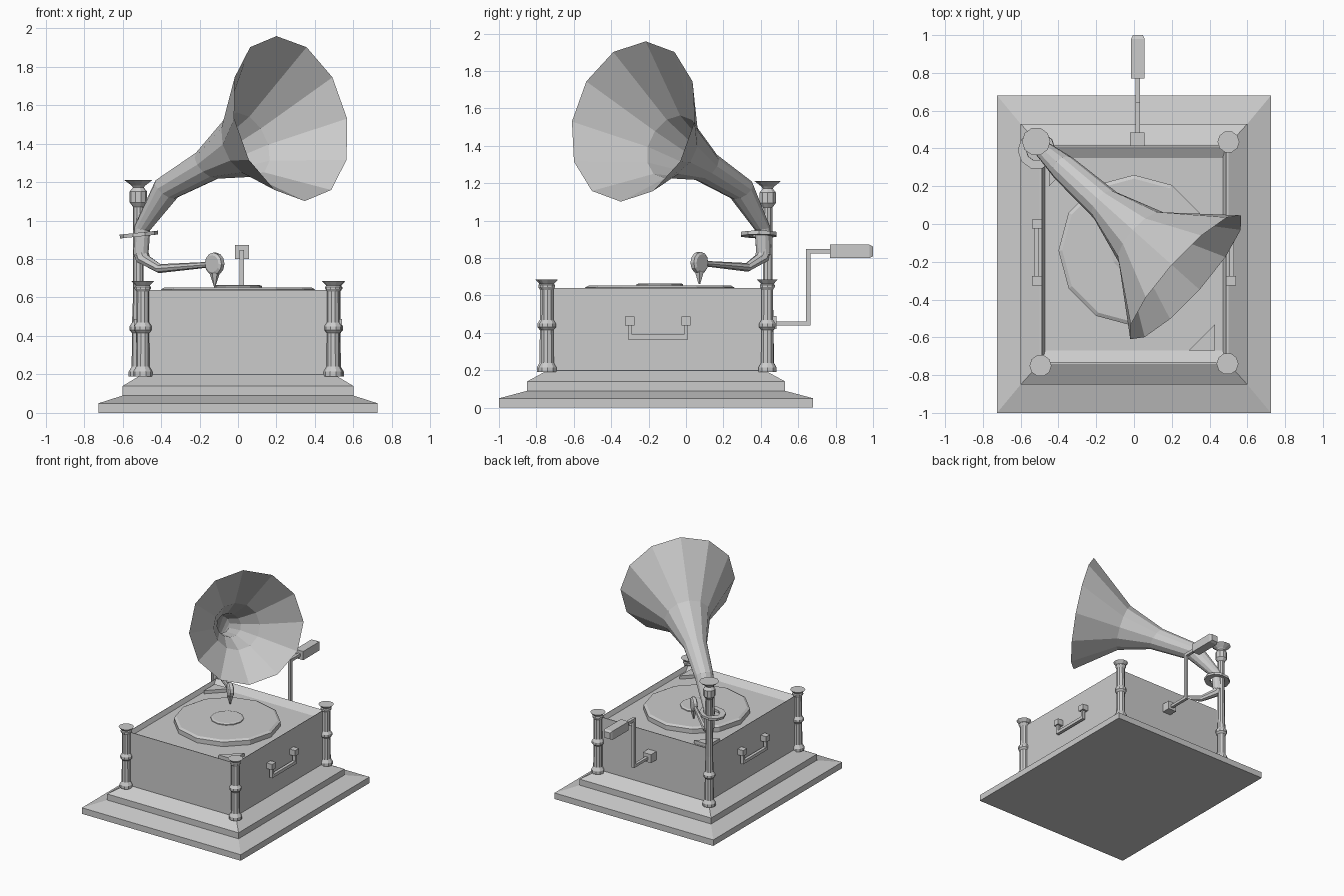
import bpy, bmesh, math
from mathutils import Vector, Matrix

if "Cube" in bpy.data.objects:
    bpy.data.objects.remove(bpy.data.objects["Cube"])

YC = -0.16                                   # plan centre of plinth and case
Z = Vector((0, 0, 1))
D = Vector((0.745, -0.667, 0)).normalized()  # horizontal heading of the horn
P = Vector((-D.y, D.x, 0))                   # sideways direction of the horn
O = Vector((-0.505, 0.415, 0))               # foot of the horn


def finish(name, bm):
    bmesh.ops.recalc_face_normals(bm, faces=bm.faces)
    me = bpy.data.meshes.new(name)
    bm.to_mesh(me)
    bm.free()
    ob = bpy.data.objects.new(name, me)
    bpy.context.collection.objects.link(ob)
    return ob


def loft(name, loops, start=True, end=True, ring=False):
    """Skin a series of closed loops with equal point counts."""
    bm = bmesh.new()
    vs = [[bm.verts.new(p) for p in lp] for lp in loops]
    n = len(vs[0])
    pairs = list(zip(vs, vs[1:])) + ([(vs[-1], vs[0])] if ring else [])
    for a, b in pairs:
        for i in range(n):
            j = (i + 1) % n
            bm.faces.new((a[i], a[j], b[j], b[i]))
    if start and not ring:
        bm.faces.new(vs[0])
    if end and not ring:
        bm.faces.new(vs[-1])
    return finish(name, bm)


def rects(levels):
    return [[(sx * hx, YC + sy * hy, z) for sx, sy in ((-1, -1), (1, -1), (1, 1), (-1, 1))]
            for hx, hy, z in levels]


def lathe(name, profile, loc, sides=10, rot=Matrix.Identity(3), ring=False):
    loops = [[Vector(loc) + rot @ Vector((r * math.cos(2 * math.pi * i / sides),
                                          r * math.sin(2 * math.pi * i / sides), z))
              for i in range(sides)] for r, z in profile]
    return loft(name, loops, ring=ring)


def boxes(name, spans):
    """One object from several boxes given as x0, x1, y0, y1, z0, z1."""
    bm = bmesh.new()
    for x0, x1, y0, y1, z0, z1 in spans:
        m = Matrix.Translation(((x0 + x1) / 2, (y0 + y1) / 2, (z0 + z1) / 2)) \
            @ Matrix.Diagonal((x1 - x0, y1 - y0, z1 - z0, 1))
        bmesh.ops.create_cube(bm, size=1, matrix=m)
    return finish(name, bm)


def sweep(name, sections, sides, start=True, end=True):
    """Tube in the horn plane: distance, height, radius, elevation of each section."""
    loops = []
    for s, z, r, e in sections:
        e = math.radians(e)
        up = Z * math.cos(e) - D * math.sin(e)
        c = O + D * s + Z * z
        loops.append([c + r * (up * math.cos(a) + P * math.sin(a))
                      for a in (2 * math.pi * i / sides for i in range(sides))])
    return loft(name, loops, start, end)


# Stepped plinth
loft("plinth", rects([(0.725, 0.84, 0), (0.725, 0.84, 0.05), (0.6, 0.69, 0.09),
                      (0.6, 0.69, 0.14), (0.5, 0.58, 0.2)]))

# Case with shallow recessed top
loft("case", rects([(0.49, 0.575, 0.19), (0.49, 0.575, 0.64), (0.487, 0.57, 0.64),
                    (0.47, 0.51, 0.605)]))

# Triangular corner pieces in the recess
for name, cx, cy, s in (("corner_piece_front", 0.43, -0.67, 1), ("corner_piece_back", -0.45, 0.34, -1)):
    loft(name, [[(cx, cy, z), (cx, cy + s * 0.14, z), (cx - s * 0.14, cy, z)] for z in (0.6, 0.632)])

# Turntable, record label and spindle
lathe("turntable", [(0.4, 0.6), (0.4, 0.642), (0.38, 0.653)], (0, -0.14, 0), 12)
lathe("record_label", [(0.125, 0.645), (0.125, 0.66), (0.11, 0.665)], (0, -0.14, 0), 12)

# Corner posts
short = [(0.05, 0.19), (0.05, 0.215), (0.035, 0.24), (0.033, 0.415), (0.046, 0.43), (0.046, 0.45),
         (0.033, 0.47), (0.032, 0.63), (0.042, 0.645), (0.042, 0.655), (0.036, 0.662), (0.058, 0.685)]
for name, x, y in (("post_front_left", -0.495, -0.75), ("post_front_right", 0.495, -0.74),
                   ("post_back_right", 0.5, 0.435)):
    lathe(name, short, (x, y, 0))

# Tall post carrying the horn
tall = short[:7] + [(0.028, 0.6), (0.027, 1.07), (0.046, 1.095), (0.046, 1.15),
                    (0.028, 1.172), (0.036, 1.182), (0.075, 1.212)]
lathe("horn_post", tall, (-0.518, 0.437, 0))

# Tilted support collar
lathe("horn_collar", [(0.055, -0.01), (0.1, -0.01), (0.1, 0.01), (0.055, 0.01)],
      (-0.515, 0.39, 0.927), 10, Matrix.Rotation(math.radians(-6), 3, 'Y'), ring=True)

# Horn and tone arm
sweep("horn", [(0, 0.82, 0.04, 90), (0.01, 0.96, 0.043, 75), (0.18, 1.165, 0.073, 46),
               (0.475, 1.29, 0.092, 38), (0.73, 1.395, 0.178, 20), (1.045, 1.53, 0.44, 13)],
      12, end=False)
sweep("tone_arm", [(0, 0.835, 0.04, -90), (0.015, 0.8, 0.038, -60), (0.13, 0.75, 0.024, -12),
                   (0.5, 0.772, 0.014, 3)], 8)

# Sound box and needle
sb = O + D * 0.515 + Z * 0.775
turn = Matrix((P.cross(Z), Z, P)).transposed()
lathe("sound_box", [(0.045, -0.02), (0.058, -0.012), (0.058, 0.012), (0.045, 0.02)], sb, 12, turn)
lathe("needle", [(0.026, 0.725), (0.02, 0.705), (0.005, 0.66)], (sb.x, sb.y, 0), 6)

# Winding crank at the back
boxes("crank_arm", [(-0.02, 0.055, 0.41, 0.485, 0.42, 0.49),
                    (0.008, 0.032, 0.48, 0.665, 0.44, 0.462),
                    (0.008, 0.032, 0.641, 0.665, 0.44, 0.848),
                    (0.008, 0.032, 0.641, 0.78, 0.824, 0.848)])
loft("crank_handle", [[(0.02 + sx * h, y, 0.836 + sz * h)
                       for sx, sz in ((-1, -1), (1, -1), (1, 1), (-1, 1))]
                      for y, h in ((0.77, 0.036), (0.98, 0.036), (1.0, 0.026))])

# Carrying handles on both sides
for name, s in (("handle_right", 1), ("handle_left", -1)):
    def side(x0, x1, *r):
        return (min(s * x0, s * x1), max(s * x0, s * x1), *r)
    boxes(name, [side(0.48, 0.54, -0.325, -0.275, 0.44, 0.487),
                 side(0.48, 0.54, -0.025, 0.025, 0.44, 0.487),
                 side(0.505, 0.53, -0.31, -0.29, 0.365, 0.45),
                 side(0.505, 0.53, -0.01, 0.01, 0.365, 0.45),
                 side(0.505, 0.53, -0.29, -0.01, 0.365, 0.39)])
